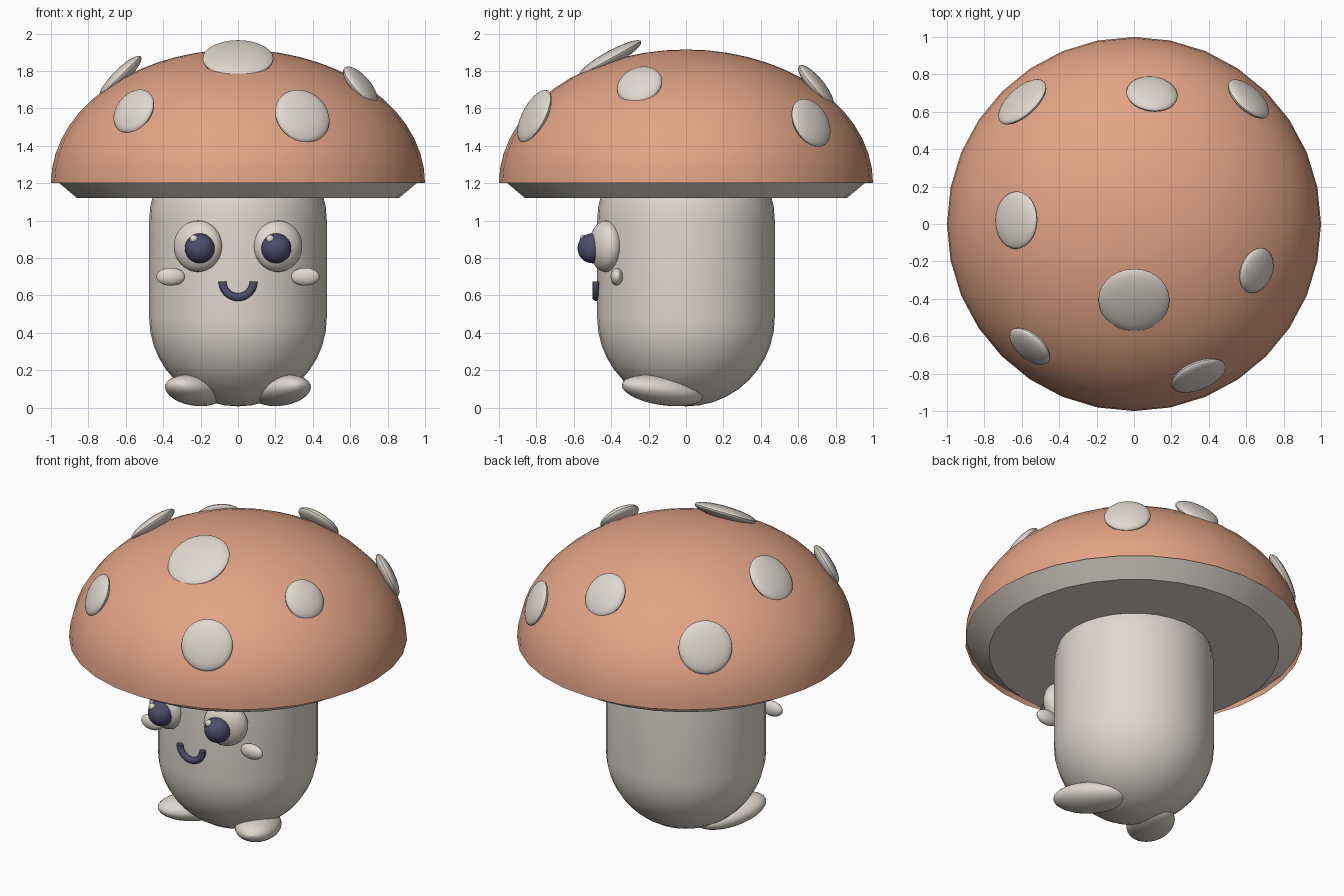
import bpy, bmesh
from math import pi, sin, cos, sqrt, radians
from mathutils import Vector, Matrix, Euler

cube = bpy.data.objects.get("Cube")
if cube:
    bpy.data.objects.remove(cube, do_unlink=True)

parts = []


def material(name, r, g, b):
    m = bpy.data.materials.new(name)
    m.use_nodes = True
    m.diffuse_color = (r, g, b, 1)
    m.node_tree.nodes["Principled BSDF"].inputs["Base Color"].default_value = (r, g, b, 1)
    return m


CREAM = material("cream", 0.75, 0.69, 0.63)
PEACH = material("peach", 0.76, 0.37, 0.235)
NAVY = material("dark navy", 0.075, 0.075, 0.15)


def finish(bm, name, mat):
    bmesh.ops.recalc_face_normals(bm, faces=bm.faces)
    me = bpy.data.meshes.new(name)
    bm.to_mesh(me)
    bm.free()
    me.materials.append(mat)
    ob = bpy.data.objects.new(name, me)
    bpy.context.collection.objects.link(ob)
    parts.append(ob)
    return ob


def lathe(name, profile, mat, steps=32):
    """Spin a profile of (radius, height) points around z."""
    bm = bmesh.new()
    vs = [bm.verts.new((r, 0, z)) for r, z in profile]
    es = [bm.edges.new(pair) for pair in zip(vs, vs[1:])]
    bmesh.ops.spin(bm, geom=vs + es, cent=(0, 0, 0), axis=(0, 0, 1),
                   angle=2 * pi, steps=steps)
    bmesh.ops.remove_doubles(bm, verts=bm.verts, dist=0.0005)
    return finish(bm, name, mat)


def ellipsoid(name, centre, radii, mat, rot=None):
    bm = bmesh.new()
    bmesh.ops.create_uvsphere(bm, u_segments=28, v_segments=16, radius=1)
    turn = rot.to_matrix().to_4x4() if rot else Matrix()
    bm.transform(Matrix.Translation(centre) @ turn @ Matrix.Diagonal((*radii, 1)))
    return finish(bm, name, mat)


# Cap: open half ellipsoid
CAP_Z, CAP_H = 1.2, 0.715
arc = [pi / 2 * i / 14 for i in range(15)]
lathe("cap", [(cos(a), CAP_Z + CAP_H * sin(a)) for a in arc], PEACH)

# Tapered disc closing the underside of the cap
lathe("cap_underside", [(0, 1.12), (0.86, 1.12), (0.995, 1.234), (0, 1.234)], CREAM)

# Stem: capsule
R, LOW, HIGH = 0.475, 0.482, 1.0
quarter = [pi / 2 * i / 10 for i in range(11)]
lathe("stem", [(R * sin(a), LOW - R * cos(a)) for a in quarter]
      + [(R * cos(a), HIGH + R * sin(a)) for a in quarter], CREAM)

# Cap spots: flattened balls facing away from the cap's middle (x, y, radius)
spots = [(0, -0.4, 0.19), (0.34, -0.8, 0.155), (-0.55, -0.645, 0.13),
         (-0.62, 0.02, 0.154), (0.645, -0.245, 0.125), (-0.59, 0.645, 0.16),
         (0.095, 0.685, 0.138), (0.605, 0.66, 0.138)]
for i, (x, y, r) in enumerate(spots):
    z = CAP_Z + CAP_H * sqrt(1 - x * x - y * y)
    out = Vector((x, y, z - 1.14)).normalized()
    ellipsoid(f"cap_spot_{i + 1}", Vector((x, y, z)) + out * 0.012,
              (r, r, 0.04), CREAM, out.to_track_quat('Z', 'Y'))

# Paired face parts and feet
for side, s in (("left", 1), ("right", -1)):
    ellipsoid(f"{side}_eye", (s * 0.214, -0.43, 0.863), (0.135, 0.08, 0.137),
              CREAM, Euler((0, 0, s * radians(20))))
    ellipsoid(f"{side}_pupil", (s * 0.204, -0.5, 0.852), (0.08, 0.08, 0.08), NAVY)
    ellipsoid(f"{side}_eye_highlight", (s * 0.204 - 0.032, -0.548, 0.902),
              (0.022, 0.02, 0.022), CREAM)
    ellipsoid(f"{side}_cheek", (s * 0.36, -0.37, 0.7), (0.077, 0.033, 0.048), CREAM)
    ellipsoid(f"{side}_foot", (s * 0.233, -0.125, 0.092), (0.135, 0.235, 0.078),
              CREAM, Euler((radians(-8), 0, s * radians(25))))

# Smile: half ring
bm = bmesh.new()
ring = [bm.verts.new((0.083 + 0.021 * cos(a), 0.019 * sin(a), 0))
        for a in [2 * pi * i / 12 for i in range(12)]]
edges = [bm.edges.new((ring[i - 1], ring[i])) for i in range(12)]
bmesh.ops.spin(bm, geom=ring + edges, cent=(0, 0, 0), axis=(0, 1, 0), angle=pi, steps=20)
bmesh.ops.holes_fill(bm, edges=[e for e in bm.edges if e.is_boundary], sides=0)
bm.transform(Matrix.Translation((0, -0.482, 0.674)))
finish(bm, "mouth", NAVY)

# Smooth shading with sharp rims
bpy.ops.object.select_all(action='DESELECT')
for ob in parts:
    ob.select_set(True)
bpy.context.view_layer.objects.active = parts[0]
bpy.ops.object.shade_smooth_by_angle(angle=radians(30))
